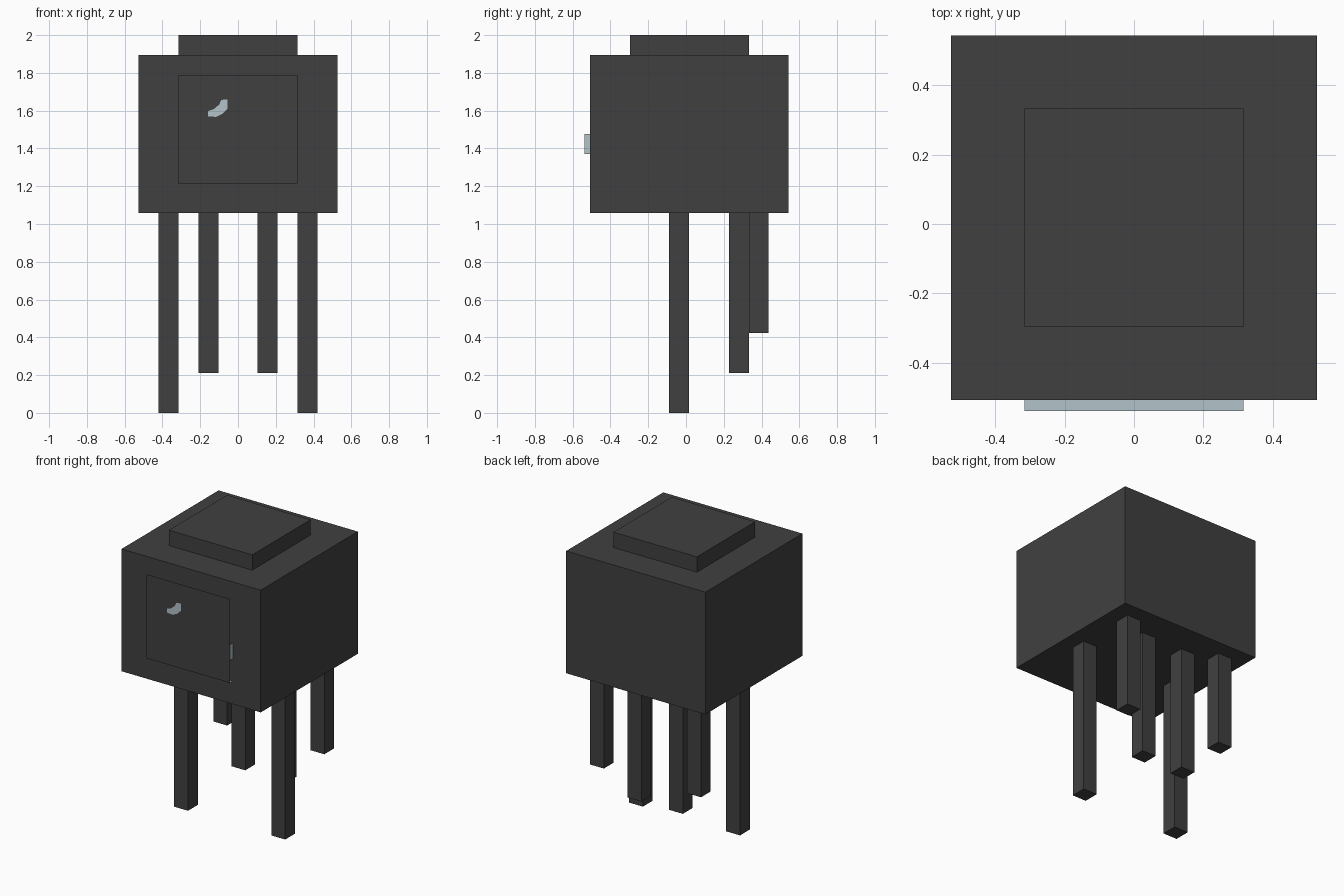
import bpy
import bmesh

cube = bpy.data.objects.get("Cube")
if cube:
    bpy.data.objects.remove(cube, do_unlink=True)


def make_material(name, rgb):
    mat = bpy.data.materials.new(name)
    mat.use_nodes = True
    mat.diffuse_color = (*rgb, 1)
    mat.node_tree.nodes["Principled BSDF"].inputs["Base Color"].default_value = (*rgb, 1)
    return mat


charcoal = make_material("charcoal", (0.051, 0.051, 0.051))
pale_blue = make_material("pale_blue_grey", (0.45, 0.55, 0.59))


def add_object(name, bm, mat):
    mesh = bpy.data.meshes.new(name)
    bm.to_mesh(mesh)
    bm.free()
    mesh.materials.append(mat)
    obj = bpy.data.objects.new(name, mesh)
    bpy.context.collection.objects.link(obj)
    return obj


def box(name, lo, hi, mat):
    bm = bmesh.new()
    bmesh.ops.create_cube(bm, size=1)
    for v in bm.verts:
        v.co = [hi[i] if v.co[i] > 0 else lo[i] for i in range(3)]
    return add_object(name, bm, mat)


def sheet(name, points, mat):
    bm = bmesh.new()
    bm.faces.new([bm.verts.new(p) for p in points])
    return add_object(name, bm, mat)


# Head block and raised cap
box("body", (-0.527, -0.507, 1.058), (0.527, 0.543, 1.895), charcoal)
box("cap", (-0.316, -0.297, 1.895), (0.316, 0.333, 2.0), charcoal)

# Three mirrored pairs of legs: name, centre x, front y, back y, foot z
for name, x, y0, y1, foot in (
    ("long_leg", 0.368, -0.09, 0.016, 0.0),
    ("middle_leg", 0.157, 0.228, 0.333, 0.212),
    ("short_leg", 0.368, 0.333, 0.438, 0.422),
):
    for side, s in (("left", 1), ("right", -1)):
        box(f"{name}_{side}", (s * x - 0.0525, y0, foot),
            (s * x + 0.0525, y1, 1.058), charcoal)

# Raised eye panel: open shell with a dark front and pale rim pieces
W, FRONT, BACK, LOW, HIGH = 0.316, -0.538, -0.507, 1.215, 1.79
sheet("eye_panel_front", [(-W, FRONT, LOW), (W, FRONT, LOW),
                          (W, FRONT, HIGH), (-W, FRONT, HIGH)], charcoal)
sheet("eye_panel_bottom", [(-W, BACK, LOW), (W, BACK, LOW),
                           (W, FRONT, LOW), (-W, FRONT, LOW)], pale_blue)
for side, x in (("left", W), ("right", -W)):
    strip = [(x, FRONT, 1.37), (x, BACK, 1.37), (x, BACK, 1.477), (x, FRONT, 1.477)]
    sheet(f"eye_panel_strip_{side}", strip if x > 0 else strip[::-1], pale_blue)

# Small curved glint on the panel
glint = [(-0.16, 1.57), (-0.115, 1.567), (-0.08, 1.585), (-0.055, 1.61), (-0.055, 1.66),
         (-0.088, 1.657), (-0.10, 1.632), (-0.13, 1.607), (-0.16, 1.598)]
sheet("eye_glint", [(x, FRONT - 0.002, z) for x, z in glint], pale_blue)
